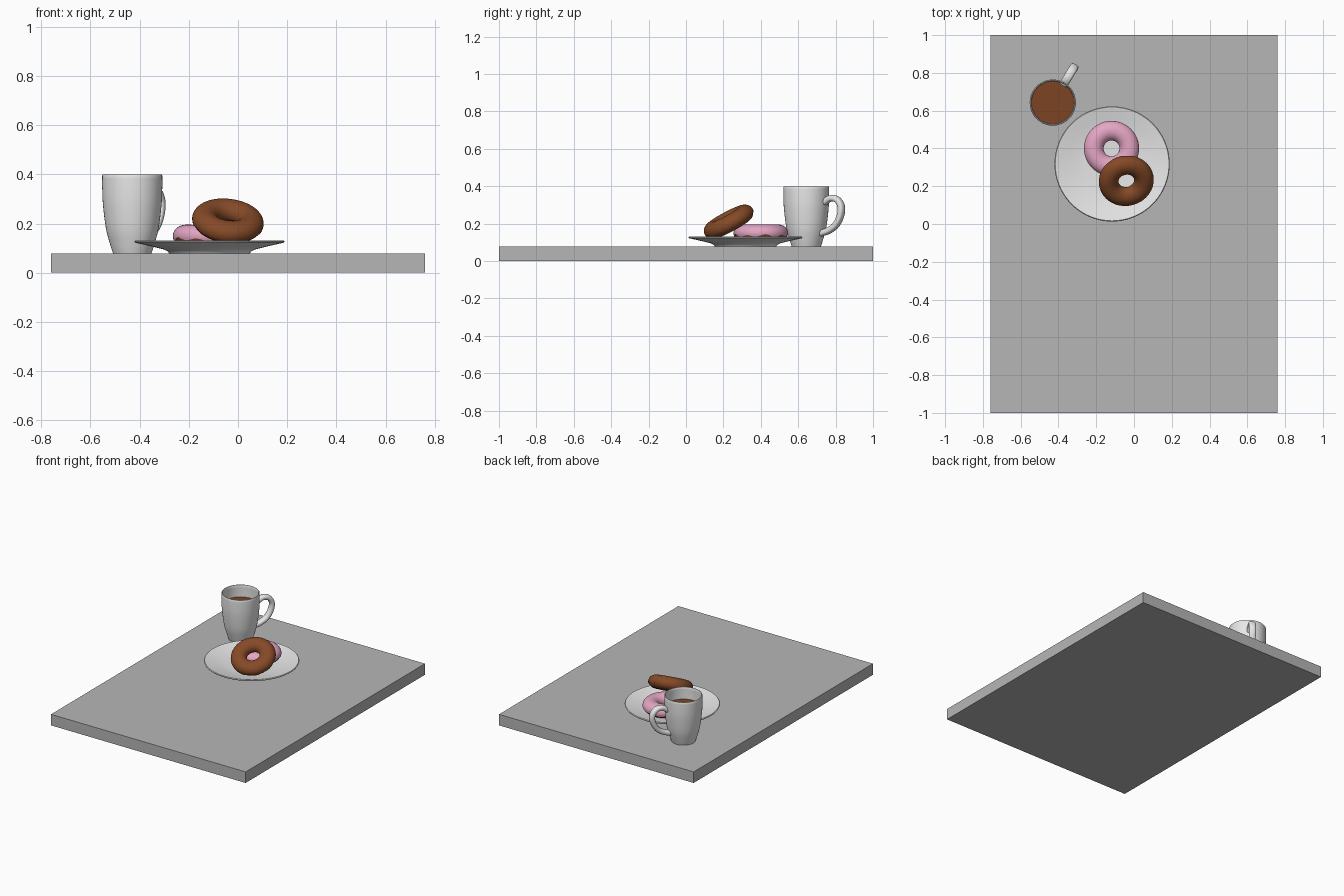
import bpy, bmesh, math
from mathutils import Vector, Euler

if "Cube" in bpy.data.objects:
    bpy.data.objects.remove(bpy.data.objects["Cube"])


def material(name, rgb):
    m = bpy.data.materials.new(name)
    m.diffuse_color = (*rgb, 1)
    m.use_nodes = True
    m.node_tree.nodes["Principled BSDF"].inputs["Base Color"].default_value = m.diffuse_color
    return m


GREY = material("board_grey", (0.47, 0.47, 0.47))
WHITE = material("ceramic_white", (0.8, 0.8, 0.8))
PINK = material("pink_icing", (0.78, 0.38, 0.55))
BROWN = material("chocolate_brown", (0.235, 0.068, 0.02))
COFFEE = material("coffee_brown", (0.20, 0.06, 0.017))


def make(name, bm, mat, loc=(0, 0, 0), rot=(0, 0, 0), smooth=True):
    bmesh.ops.recalc_face_normals(bm, faces=bm.faces)
    me = bpy.data.meshes.new(name)
    bm.to_mesh(me)
    bm.free()
    me.materials.append(mat)
    ob = bpy.data.objects.new(name, me)
    bpy.context.collection.objects.link(ob)
    ob.location, ob.rotation_euler = loc, rot
    if smooth:
        bpy.ops.object.select_all(action='DESELECT')
        ob.select_set(True)
        bpy.context.view_layer.objects.active = ob
        bpy.ops.object.shade_smooth_by_angle(angle=math.radians(40))
    return ob


def skin(rings, loop=False):
    """Join equal closed rings of points into a tube."""
    bm = bmesh.new()
    vs = [[bm.verts.new(p) for p in r] for r in rings]
    n = len(vs[0])
    for i in range(len(vs) if loop else len(vs) - 1):
        a, b = vs[i], vs[(i + 1) % len(vs)]
        for j in range(n):
            k = (j + 1) % n
            bm.faces.new((a[j], a[k], b[k], b[j]))
    if not loop:
        bm.faces.new(vs[0])
        bm.faces.new(vs[-1])
    return bm


def smooth_path(pts, steps):
    """Catmull-Rom curve through 2D points."""
    P = [Vector(p) for p in pts]
    P = [2 * P[0] - P[1]] + P + [2 * P[-1] - P[-2]]
    out = []
    for i in range(1, len(P) - 2):
        a, b, c, d = P[i - 1:i + 3]
        for s in range(steps):
            t = s / steps
            out.append(0.5 * (2 * b + (c - a) * t + (2 * a - 5 * b + 4 * c - d) * t * t
                              + (3 * b - a - 3 * c + d) * t ** 3))
    return out + [P[-2]]


def lathe(profile, n=64):
    return skin([[(r * math.cos(2 * math.pi * j / n), r * math.sin(2 * math.pi * j / n), z)
                  for j in range(n)] for r, z in profile])


# Serving board
bm = bmesh.new()
bmesh.ops.create_cube(bm, size=1)
bmesh.ops.scale(bm, vec=(1.52, 2.0, 0.078), verts=bm.verts)
make("board", bm, GREY, (0, 0, 0.039), smooth=False)

# Plate with a foot and a sloping rim
make("plate", lathe([(0.155, 0.078), (0.164, 0.078), (0.17, 0.087), (0.184, 0.094),
                     (0.24, 0.108), (0.302, 0.122), (0.305, 0.127), (0.301, 0.131),
                     (0.24, 0.117), (0.19, 0.106), (0.15, 0.101), (0.02, 0.1)], 80),
     WHITE, (-0.116, 0.318, 0))

# Mug: outer wall, rim, inner wall
MUG = (-0.43, 0.643, 0)
outer = smooth_path([(0.078, 0.078), (0.09, 0.115), (0.107, 0.18), (0.119, 0.275),
                     (0.122, 0.34), (0.122, 0.396)], 4)
inner = [(r - 0.008, z) for r, z in reversed(outer) if z > 0.1]
make("mug", lathe([(0.06, 0.078)] + outer + [(0.12, 0.399), (0.116, 0.399)] + inner
                  + [(0.02, 0.095)]), WHITE, MUG)

# Coffee surface
make("coffee", lathe([(0.108, 0.305), (0.113, 0.315)]), COFFEE, MUG)

# Ear-shaped handle swept in the plane of local x and z
path = smooth_path([(0.113, 0.314), (0.15, 0.335), (0.19, 0.33), (0.217, 0.295),
                    (0.214, 0.245), (0.185, 0.193), (0.14, 0.163), (0.092, 0.148)], 5)
rings = []
for i, p in enumerate(path):
    t = (path[min(i + 1, len(path) - 1)] - path[max(i - 1, 0)]).normalized()
    nx, nz = -t.y, t.x
    ring = []
    for j in range(16):
        a = 2 * math.pi * j / 16
        c, s = math.cos(a), math.sin(a)
        u = 0.017 * math.copysign(abs(c) ** 0.75, c)
        w = 0.023 * math.copysign(abs(s) ** 0.75, s)
        ring.append((p.x + nx * u, w, p.y + nz * u))
    rings.append(ring)
make("mug_handle", skin(rings), WHITE, MUG, (0, 0, math.radians(59)))


def doughnut(name, icing, loc, rot):
    R, A, B, N = 0.094, 0.049, 0.043, 72

    def point(th, ph, grow):
        r = R + (A + grow) * math.cos(ph)
        return (r * math.cos(th), r * math.sin(th), (B + grow) * math.sin(ph))

    dough, cover = [], []
    for i in range(N):
        th = 2 * math.pi * i / N
        dough.append([point(th, 2 * math.pi * j / 32, 0) for j in range(32)])
        # wavy lower edges of the icing, outside and in the hole
        lo = -0.3 + 0.13 * math.sin(9 * th) + 0.06 * math.sin(5 * th + 1)
        hi = math.pi + 0.25 + 0.1 * math.sin(6 * th)
        row = [point(th, lo + (hi - lo) * j / 24, 0.003) for j in range(25)]
        cover.append([point(th, lo, -0.003)] + row + [point(th, hi, -0.003)])
    make(name + "_dough", skin(dough, True), BROWN, loc, rot)
    make(name + "_icing", skin(cover, True), icing, loc, rot)


# One flat doughnut and one leaning on it
doughnut("pink_doughnut", PINK, (-0.119, 0.4, 0.149), (0, 0, 0))
doughnut("chocolate_doughnut", BROWN, (-0.041, 0.229, 0.209),
         (math.radians(28), math.radians(7), 0))
